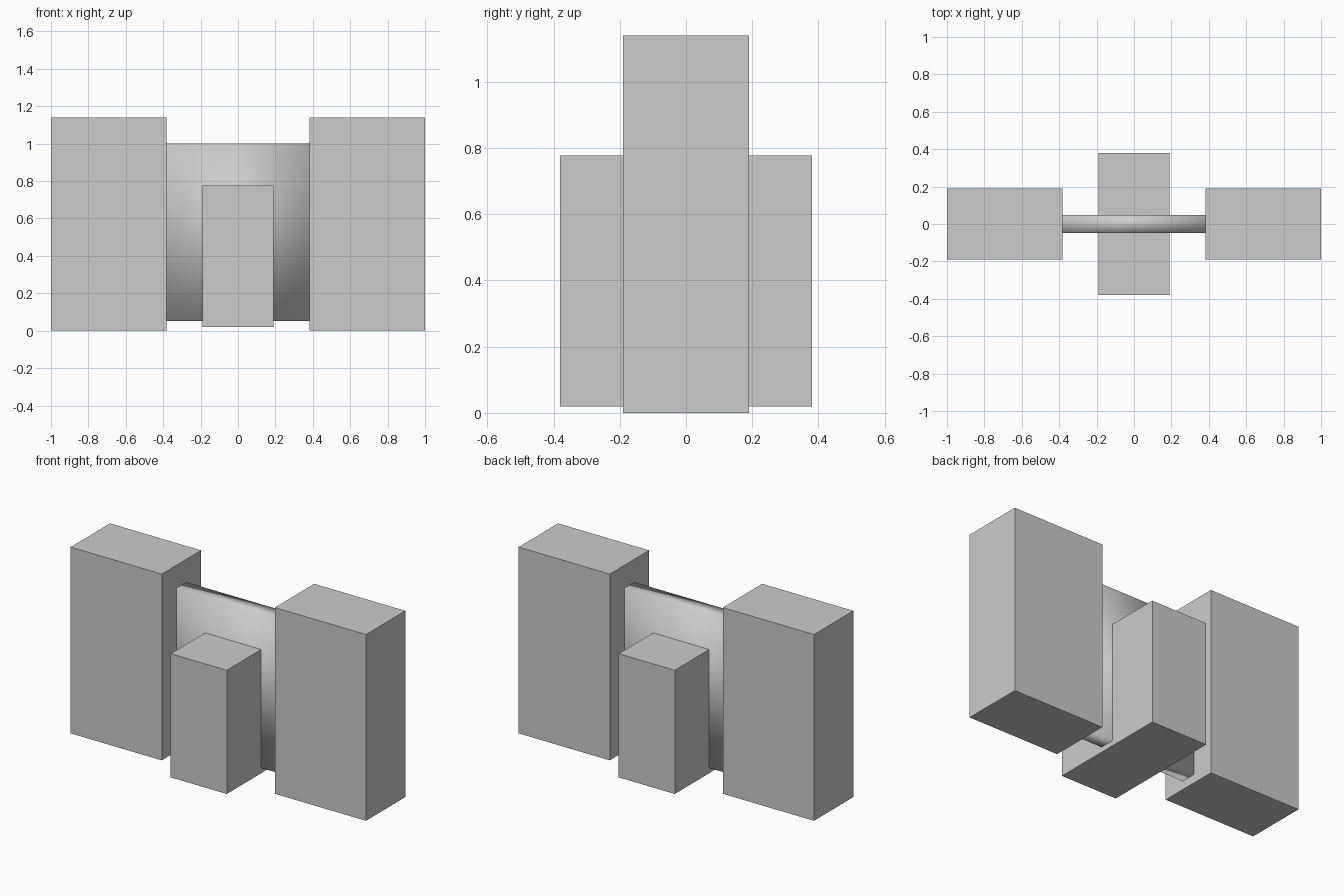
import bpy

if "Cube" in bpy.data.objects:
    bpy.data.objects.remove(bpy.data.objects["Cube"])


def box(name, lo, hi, smooth=False):
    """Axis-aligned box between two opposite corners."""
    centre = [(a + b) / 2 for a, b in zip(lo, hi)]
    bpy.ops.mesh.primitive_cube_add(size=1, location=centre)
    ob = bpy.context.object
    ob.name = name
    ob.scale = [b - a for a, b in zip(lo, hi)]
    bpy.ops.object.transform_apply(location=False, rotation=False, scale=True)
    if smooth:
        bpy.ops.object.shade_smooth()
    return ob


# Tall side blocks
box("left_block", (-1.0, -0.19, 0.0), (-0.383, 0.19, 1.14))
box("right_block", (0.383, -0.19, 0.0), (1.0, 0.19, 1.14))

# Short post running through the panel
box("centre_post", (-0.19, -0.38, 0.02), (0.19, 0.38, 0.777))

# Thin smooth-shaded panel between the side blocks
box("thin_panel", (-0.383, -0.047, 0.052), (0.383, 0.047, 1.0), smooth=True)
